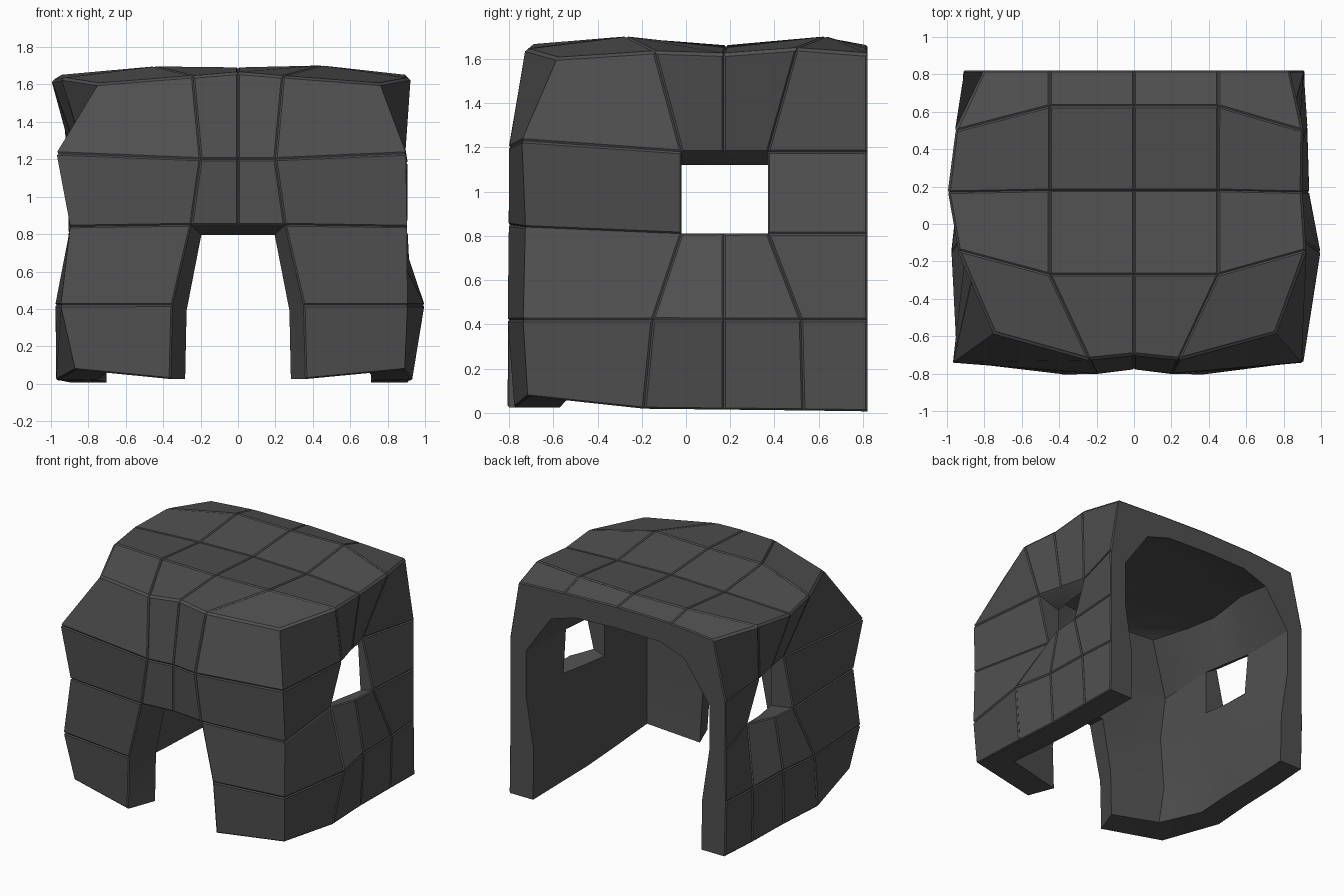
import bpy, bmesh, math

if "Cube" in bpy.data.objects:
    bpy.data.objects.remove(bpy.data.objects["Cube"])

stone = bpy.data.materials.new("dark grey stone")
stone.diffuse_color = (0.08, 0.08, 0.08, 1)
stone.use_nodes = True
stone.node_tree.nodes["Principled BSDF"].inputs["Base Color"].default_value = stone.diffuse_color

# Wall measurements, one entry per course from the ground up
HEIGHT = [0.02, 0.42, 0.81, 1.18, 1.63]
FRONT_X = [0.36, 0.35, 0.25, 0.20, 0.24]             # stones beside the centre line
FRONT_Y = [-0.80, -0.80, -0.795, -0.795, -0.72]
SIDE_Y = [(-.71, -.19, .17, .53, .82), (-.73, -.15, .17, .52, .82),
          (-.72, -.02, .17, .37, .82), (-.735, -.02, .17, .37, .82),
          (-.58, -.14, .17, .50, .82)]               # front corner to rear
RIGHT_X = [(.885, .925, .905, .905, .905), (.90, .99, .93, .92, .90),
           (.895, .79, .86, .87, .90), (.89, .88, .83, .78, .90),
           (.755, .915, .895, .90, .83)]
LEFT_X = [(.865, .965, .935, .92, .895), (.94, .97, .93, .92, .905),
          (.89, .88, .86, .77, .90), (.96, .80, .83, .87, .90),
          (.745, .935, .99, .95, .80)]
EDGE_Z = (1.60, 1.63, 1.62, 1.645, 1.62)             # roof edge along the sides
LINING_X = (.72, .70, .73, .77, .77)                 # inner face at window height
# Roof stones: y, height at x = -0.45, 0, 0.45
ROOF = [(-.27, 1.69, 1.685, 1.695), (.18, 1.645, 1.655, 1.645),
        (.63, 1.69, 1.685, 1.695), (.82, 1.65, 1.655, 1.64)]

bm = bmesh.new()
inner_of = {}


def add(x, y, z, edge=False, thin=None):
    """Outer corner and its matching corner on the inside."""
    o = bm.verts.new((x, y, z))
    k = 0.8 if edge else 1.0
    xi = x * 0.785 * k
    yi = y * 0.74 * k if y < 0 else y
    zi = z if z < 0.1 else z * (0.905 if z > 1.5 else 0.935)
    if edge and y > 0.8:                             # shoulders of the rear arch
        xi, zi = math.copysign(0.56, x), 1.42
    if thin:                                         # walls are thin at the windows
        xi, yi = math.copysign(min(thin, abs(x) - 0.03), x), y
        zi = z - (0.03 if z < 1 else 0.06)
    inner_of[o] = bm.verts.new((xi, yi, zi))
    return o


def side(row, xs, sign):
    out = []
    for c in range(5):
        z = HEIGHT[row]
        if row == 4:
            z = EDGE_Z[c]
        elif c == 0:
            z += (0.055, 0, 0.03, 0.05)[row]
        elif row == 0:
            z = 0.023 - 0.004 * c
        thin = LINING_X[c] if row in (2, 3) and c > 0 else None
        out.append(add(sign * xs[row][c], SIDE_Y[row][c], z, row == 4, thin))
    return out


# Walls run left rear, front, right rear
wall = []
for r in range(5):
    left, right = side(r, LEFT_X, -1), side(r, RIGHT_X, 1)
    fz = HEIGHT[r] + (.005, 0, .04, .02, .01)[r]
    front = [add(s * FRONT_X[r], FRONT_Y[r] + (0.025 if s == 0 else 0) + 0.03 * (r == 0 and s == 1),
                 fz + (.02 if r == 4 and s == 0 else 0), r == 4) for s in (-1, 0, 1)]
    wall.append(left[::-1] + front + right)

outer, corners = [], []
for r in range(4):
    wrapped = {3: [], 8: []}
    for j in range(12):
        door = j in (5, 6) and r < 2
        window = j in (1, 2, 9, 10) and r == 2
        if door or window:
            continue
        f = bm.faces.new((wall[r][j], wall[r][j + 1], wall[r + 1][j + 1], wall[r + 1][j]))
        outer.append(f)
        if j in (3, 4, 7, 8):
            wrapped[3 if j < 6 else 8].append(f)
    corners += wrapped.values()

# Roof joins the top course
top = wall[4]
roof = [top[4:9]]
for i, (y, *zs) in enumerate(ROOF):
    mid = [add(x, y, z) for x, z in zip((-.45, 0, .45), zs)]
    roof.append([top[3 - i]] + mid + [top[9 + i]])
for r in range(4):
    for c in range(4):
        outer.append(bm.faces.new((roof[r][c], roof[r][c + 1], roof[r + 1][c + 1], roof[r + 1][c])))

# Smooth inner lining and the jambs around all openings
rims = [(l.vert, l.link_loop_next.vert) for f in outer for l in f.loops if l.edge.is_boundary]
for f in outer:
    bm.faces.new([inner_of[v] for v in reversed(f.verts)])
for a, b in rims:
    bm.faces.new((b, a, inner_of[a], inner_of[b]))
for v in [v for v in bm.verts if not v.link_faces]:  # unused points in the doorway
    bm.verts.remove(v)

# Fine joints: single stones, and corner stones that wrap from front to side
bm.normal_update()
joint = dict(thickness=0.008, depth=0.007, use_even_offset=True)
paired = {f for pair in corners for f in pair}
for pair in corners:
    bmesh.ops.inset_region(bm, faces=pair, **joint)
bmesh.ops.inset_individual(bm, faces=[f for f in outer if f not in paired], **joint)

mesh = bpy.data.meshes.new("stone_shelter")
bm.to_mesh(mesh)
bm.free()
mesh.materials.append(stone)
shelter = bpy.data.objects.new("stone_shelter", mesh)
bpy.context.collection.objects.link(shelter)
bpy.context.view_layer.objects.active = shelter
shelter.select_set(True)
bpy.ops.object.shade_smooth_by_angle(angle=math.radians(25))
